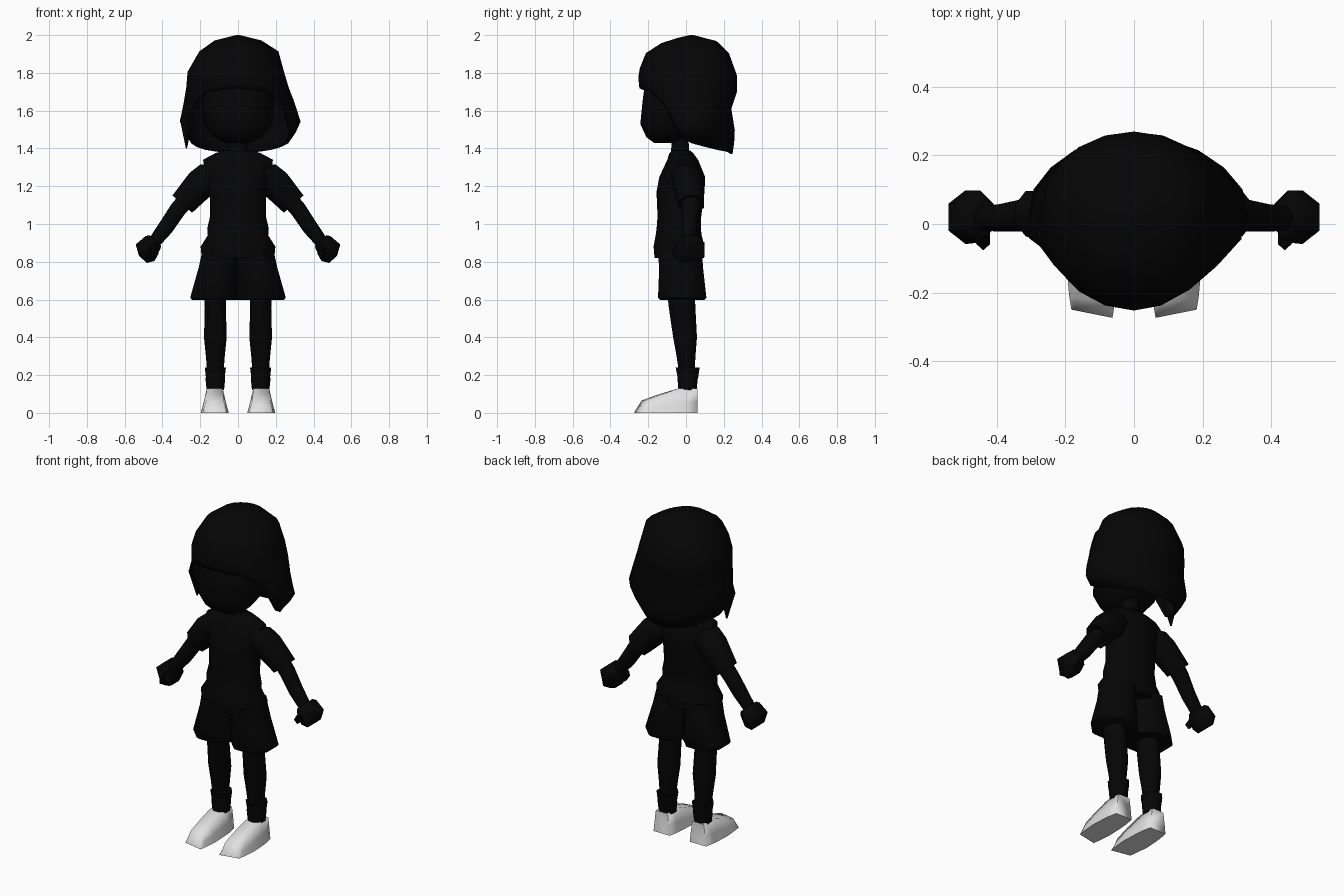
import bpy, bmesh, math
from mathutils import Vector

cube = bpy.data.objects.get("Cube")
if cube:
    bpy.data.objects.remove(cube, do_unlink=True)


def material(name, value):
    m = bpy.data.materials.new(name)
    m.use_nodes = True
    colour = (value, value, value, 1)
    m.diffuse_color = colour
    m.node_tree.nodes["Principled BSDF"].inputs["Base Color"].default_value = colour
    return m


BLACK = material("soft black", 0.0015)
WHITE = material("shoe white", 0.75)


def skin(name, rings, mat=BLACK, caps=True, angle=50):
    """Join rings of points into one surface."""
    bm = bmesh.new()
    loops = [[bm.verts.new(p) for p in ring] for ring in rings]
    for a, b in zip(loops, loops[1:]):
        n = len(a)
        for i in range(n):
            j = (i + 1) % n
            bm.faces.new((a[i], a[j], b[j], b[i]))
    bm.faces.new(loops[0])
    if caps:
        bm.faces.new(loops[-1])
    bmesh.ops.recalc_face_normals(bm, faces=bm.faces)
    mesh = bpy.data.meshes.new(name)
    bm.to_mesh(mesh)
    bm.free()
    mesh.materials.append(mat)
    obj = bpy.data.objects.new(name, mesh)
    bpy.context.collection.objects.link(obj)
    bpy.ops.object.select_all(action='DESELECT')
    obj.select_set(True)
    bpy.context.view_layer.objects.active = obj
    bpy.ops.object.shade_smooth_by_angle(angle=math.radians(angle))
    return obj


def oval(centre, u, v, n):
    """Ring with flat sides that reaches the full lengths of u and v."""
    k = 1 / math.cos(math.pi / n)
    turns = [2 * math.pi * (i + 0.5) / n for i in range(n)]
    return [Vector(centre) + k * (Vector(u) * math.cos(t) + Vector(v) * math.sin(t)) for t in turns]


def upright(name, rows, n=8, x=0):
    """Rows are height, half width, front y, back y."""
    return skin(name, [oval((x, (f + b) / 2, z), (w, 0, 0), (0, (b - f) / 2, 0), n)
                       for z, w, f, b in rows])


def limb(name, side, rows, n=8):
    """Rows are x, z, half width, y centre, half depth; rings tilt down the arm."""
    tilt = Vector((0.75 * side, 0, 0.66))
    return skin(name, [oval((x * side, y, z), tilt * w, (0, d, 0), n) for x, z, w, y, d in rows])


# Head and neck
upright("head", [(1.43, .07, -.17, -.06), (1.46, .13, -.21, .0), (1.53, .18, -.242, .08),
                 (1.65, .19, -.23, .15), (1.8, .19, -.21, .17), (1.9, .12, -.13, .12)], 12)
upright("neck", [(1.34, .055, -.08, .02), (1.5, .045, -.075, .01)])

# Bobbed hair: an outline by height, cut to a different length around the head
OUTLINE = [(2.0, .01, .01, -.01, .01), (1.97, .13, .13, -.14, .13), (1.91, .21, .22, -.24, .195),
           (1.8, .27, .245, -.285, .24), (1.7, .275, .275, -.275, .24), (1.63, .29, .305, -.255, .205),
           (1.53, .31, .335, -.24, .23), (1.43, .25, .27, -.23, .225), (1.36, .19, .18, -.22, .215)]
LENGTHS = [(0, 1.72), (40, 1.7), (54, 1.64), (74, 1.45), (95, 1.42), (130, 1.39), (180, 1.37)]


def blend(table, key, sign=1):
    for a, b in zip(table, table[1:]):
        if sign * a[0] <= sign * key <= sign * b[0]:
            t = (key - a[0]) / (b[0] - a[0])
            return [p + t * (q - p) for p, q in zip(a, b)]
    return list(table[-1])


def hair_point(deg, t):
    bottom = blend(LENGTHS, abs(deg))[1]
    z, left, right, front, back = blend(OUTLINE, 2 - t * (2 - bottom), -1)
    sx, sy = math.sin(math.radians(deg)), -math.cos(math.radians(deg))
    return (sx * (right if sx > 0 else left), .03 + (sy * back if sy > 0 else -sy * front), z)


COLUMNS = [-180 + 18 * i for i in range(20)]
STEPS = (0, .05, .15, .34, .48, .62, .8, .9, 1)
hair = skin("hair", [[hair_point(d, t) for d in COLUMNS] for t in STEPS], caps=False)
shell = hair.modifiers.new("thickness", 'SOLIDIFY')
shell.thickness = 0.015
shell.offset = -1

# Pointed lock in front of the right ear
upright("side_lock", [(1.66, .008, -.05, .03), (1.55, .034, -.06, .03),
                      (1.4, .003, -.01, .0)], 6, x=-.273)

# Shirt
upright("shirt", [(1.39, .07, -.07, .02), (1.375, .12, -.085, .035), (1.34, .185, -.095, .06),
                  (1.25, .17, -.135, .095), (1.17, .15, -.15, .092), (1.04, .148, -.145, .075),
                  (.975, .163, -.15, .073), (.94, .16, -.155, .077), (.88, .198, -.165, .092),
                  (.82, .192, -.16, .09)], 10)

for side, word in ((1, "left"), (-1, "right")):
    # Shorts leg: rows are height, outer x, front y, back y; both meet in the middle
    skin(word + "_shorts_leg", [oval((side * outer / 2, (f + b) / 2, z), (outer / 2, 0, 0),
                                     (0, (b - f) / 2, 0), 8)
                                for z, outer, f, b in ((.86, .188, -.15, .085), (.77, .208, -.142, .09),
                                                       (.61, .253, -.148, .108), (.598, .243, -.138, .098))])

    # Sleeve, arm and fist
    limb(word + "_sleeve", side, [(.1, 1.27, .07, -.01, .07), (.14, 1.262, .08, 0, .078),
                                  (.195, 1.215, .083, .01, .078), (.295, 1.105, .069, .03, .066),
                                  (.287, 1.113, .052, .03, .05)])
    limb(word + "_arm", side, [(.26, 1.145, .045, .028, .05), (.32, 1.075, .044, .025, .046),
                               (.38, .985, .042, .018, .04), (.45, .895, .033, .015, .034)])
    limb(word + "_hand", side, [(.438, .913, .042, .02, .052), (.45, .902, .052, .022, .066),
                                (.492, .848, .066, .02, .068), (.503, .812, .028, .02, .056)], 6)
    limb(word + "_thumb", side, [(.45, .89, .025, -.02, .03), (.44, .86, .026, -.042, .03),
                                 (.447, .825, .015, -.035, .022)], 6)

    # Leg and sock
    upright(word + "_leg", [(.68, .058, -.105, .045), (.55, .056, -.09, .05), (.4, .06, -.068, .058),
                            (.3, .05, -.05, .05), (.2, .042, -.035, .045)], x=.12 * side)
    upright(word + "_sock", [(.236, .04, -.035, .045), (.24, .056, -.055, .072), (.19, .05, -.045, .065),
                             (.18, .052, -.045, .062), (.12, .046, -.04, .056)], x=.12 * side)

    # Shoe: rows are y, sole half width, top half width, height
    rings = []
    for y, sole, top, h in ((.06, .055, .04, .13), (0, .066, .042, .13), (-.045, .07, .042, .128),
                            (-.14, .074, .045, .097), (-.225, .066, .045, .066), (-.262, .06, .052, .006)):
        slant = .2 if y < -.1 else 0
        section = ((-sole, 0), (-sole * .6 - top * .4, h * .45), (-top, h),
                   (top, h), (sole * .6 + top * .4, h * .45), (sole, 0))
        rings.append([((.123 + dx) * side, y + slant * dx, z) for dx, z in section])
    skin(word + "_shoe", rings, WHITE, angle=82)
